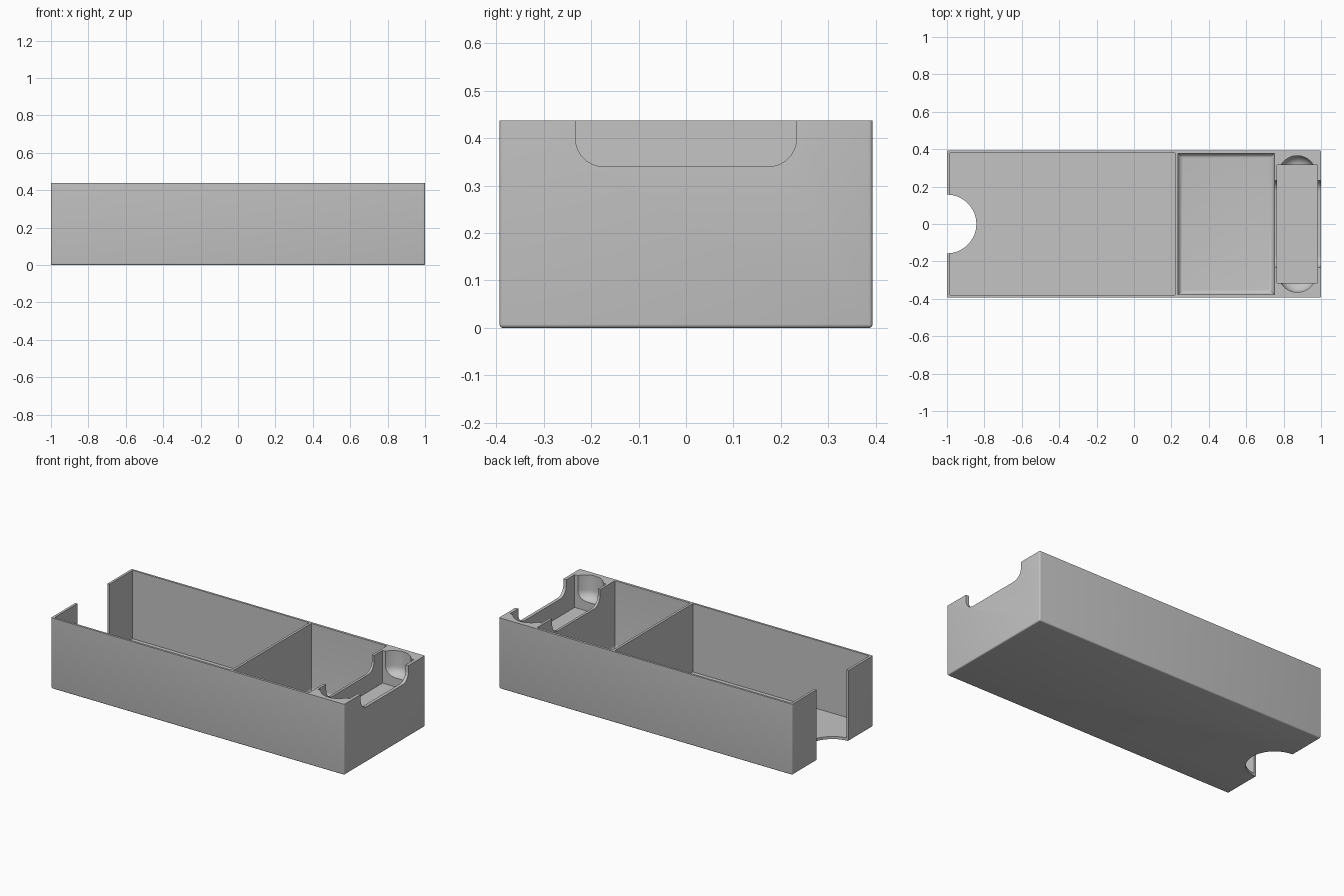
import bpy
import bmesh
import math
from mathutils import Matrix, Vector

cube = bpy.data.objects.get("Cube")
if cube:
    bpy.data.objects.remove(cube, do_unlink=True)

HEIGHT = 0.437
ABOVE = 0.5    # cutters reach past the rim

grey = bpy.data.materials.new("light grey plastic")
grey.use_nodes = True
colour = (0.55, 0.55, 0.55, 1)
grey.diffuse_color = colour
grey.node_tree.nodes["Principled BSDF"].inputs["Base Color"].default_value = colour


def finish(name, bm):
    bmesh.ops.recalc_face_normals(bm, faces=bm.faces)
    mesh = bpy.data.meshes.new(name)
    bm.to_mesh(mesh)
    bm.free()
    mesh.materials.append(grey)
    obj = bpy.data.objects.new(name, mesh)
    bpy.context.collection.objects.link(obj)
    return obj


def round_edges(bm, edges, radius, segments):
    bmesh.ops.bevel(bm, geom=edges, offset=radius, segments=segments,
                    profile=0.5, affect='EDGES', clamp_overlap=True)


def box(name, x, y, z, radius=0, rule=None, segments=6):
    """Box from ranges; edges that pass the rule are rounded."""
    bm = bmesh.new()
    bmesh.ops.create_cube(bm, size=1)
    size = Vector((x[1] - x[0], y[1] - y[0], z[1] - z[0]))
    mid = Vector((x[0] + x[1], y[0] + y[1], z[0] + z[1])) / 2
    for v in bm.verts:
        v.co = v.co * size + mid
    if radius:
        edges = [e for e in bm.edges if rule(*[v.co for v in e.verts], mid)]
        round_edges(bm, edges, radius, segments)
    return finish(name, bm)


def cylinder(name, x, y, radius, bottom, fillet=0):
    """Upright cylinder with an optional rounded bottom rim."""
    bm = bmesh.new()
    bmesh.ops.create_cone(bm, cap_ends=True, segments=64, radius1=radius,
                          radius2=radius, depth=ABOVE - bottom,
                          matrix=Matrix.Translation((x, y, (ABOVE + bottom) / 2)))
    if fillet:
        rim = [e for e in bm.edges
               if all(v.co.z < bottom + 0.001 for v in e.verts)]
        round_edges(bm, rim, fillet, 8)
    return finish(name, bm)


def not_top(a, b, mid):
    return min(a.z, b.z) < mid.z


def bottom_only(a, b, mid):
    return max(a.z, b.z) < mid.z


def bottom_along_x(a, b, mid):
    return bottom_only(a, b, mid) and abs(a.x - b.x) > 0.01


# Outer tray body
tray = box("storage_tray", (-1, 1), (-0.393, 0.393), (0, HEIGHT), 0.008, not_top, 4)

cutters = [
    # Large and middle compartments
    box("large_compartment", (-0.985, 0.22), (-0.38, 0.38), (0.016, ABOVE)),
    box("middle_compartment", (0.235, 0.75), (-0.378, 0.378), (0.016, ABOVE),
        0.028, bottom_only),
    # Finger notch in the end wall and floor
    cylinder("finger_notch", -1, 0, 0.157, -0.1),
    # Shallow end pocket and the slot crossing it
    box("end_pocket", (0.765, 0.98), (-0.315, 0.315), (0.235, ABOVE)),
    box("cross_slot", (0.6, 1.1), (-0.233, 0.233), (0.34, ABOVE),
        0.06, bottom_along_x, 10),
]
# Rounded finger scoops at both ends of the pocket
for side in (-1, 1):
    cutters.append(cylinder("finger_scoop", 0.8725, side * 0.265, 0.1, 0.29, 0.055))

# Carve the cavities
bpy.ops.object.select_all(action='DESELECT')
bpy.context.view_layer.objects.active = tray
tray.select_set(True)
for cutter in cutters:
    cutter.hide_render = True
    mod = tray.modifiers.new(cutter.name, 'BOOLEAN')
    mod.operation = 'DIFFERENCE'
    mod.solver = 'EXACT'
    mod.object = cutter
    bpy.ops.object.modifier_apply(modifier=mod.name)
for cutter in cutters:
    bpy.data.objects.remove(cutter, do_unlink=True)

bpy.ops.object.shade_smooth_by_angle(angle=math.radians(30))
